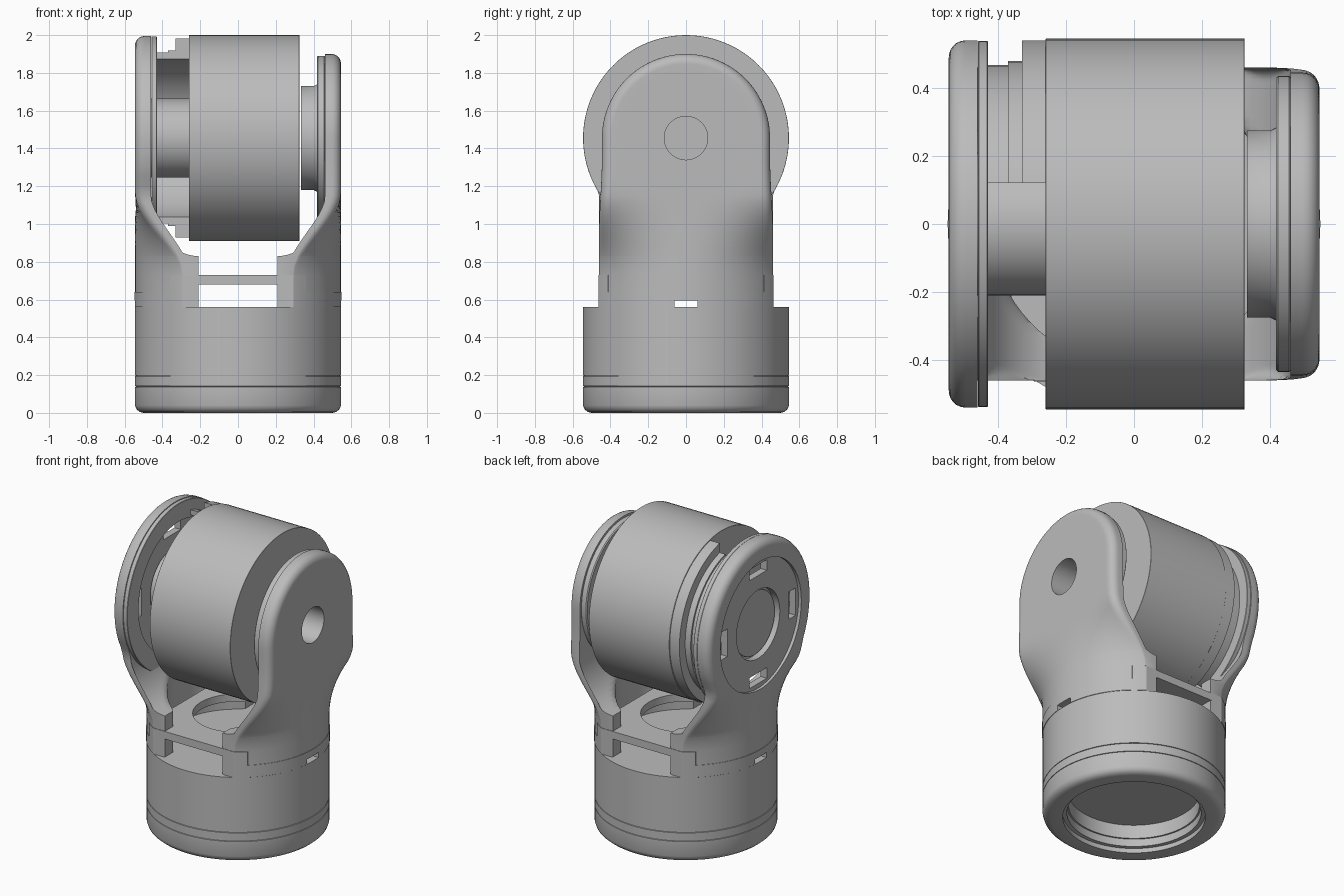
import bpy
import bmesh
from math import sin, cos, pi, sqrt, radians

if "Cube" in bpy.data.objects:
    bpy.data.objects.remove(bpy.data.objects["Cube"])

AXLE = 1.455   # height of the tilt axis
BODY = 0.545   # main radius

grey = bpy.data.materials.new("plain_grey")
grey.use_nodes = True
grey.diffuse_color = (0.5, 0.5, 0.5, 1)
grey.node_tree.nodes["Principled BSDF"].inputs["Base Color"].default_value = (0.5, 0.5, 0.5, 1)


def finish(name, bm):
    bmesh.ops.remove_doubles(bm, verts=bm.verts, dist=0.0002)
    bmesh.ops.recalc_face_normals(bm, faces=bm.faces)
    mesh = bpy.data.meshes.new(name)
    bm.to_mesh(mesh)
    bm.free()
    mesh.materials.append(grey)
    obj = bpy.data.objects.new(name, mesh)
    bpy.context.collection.objects.link(obj)
    return obj


def lathe(name, profile, axis="z", steps=96):
    """Spin a closed (radius, height) profile about z, or about the tilt axis."""
    bm = bmesh.new()
    rings = []
    for i in range(steps):
        a = 2 * pi * i / steps
        ring = []
        for r, h in profile:
            p = (r * cos(a), r * sin(a), h) if axis == "z" else (h, r * cos(a), AXLE + r * sin(a))
            ring.append(bm.verts.new(p))
        rings.append(ring)
    n = len(profile)
    for i in range(steps):
        a, b = rings[i], rings[(i + 1) % steps]
        for j in range(n):
            k = (j + 1) % n
            if profile[j][0] > 0 or profile[k][0] > 0:
                bm.faces.new((a[j], b[j], b[k], a[k]))
    return finish(name, bm)


def tube(name, inner, outer, lo, hi, axis="x", soft=0.006):
    """Ring or disc with lightly softened outer edges."""
    return lathe(name, [(inner, lo), (outer - soft, lo), (outer, lo + soft),
                        (outer, hi - soft), (outer - soft, hi), (inner, hi)], axis)


def box(name, x, y, z):
    bm = bmesh.new()
    bmesh.ops.create_cube(bm, size=1)
    for v in bm.verts:
        v.co = [lo + (c + 0.5) * (hi - lo) for c, (lo, hi) in zip(v.co, (x, y, z))]
    return finish(name, bm)


def cut(obj, cutter):
    """Subtract the cutter, then discard it."""
    mod = obj.modifiers.new("cut", "BOOLEAN")
    mod.operation = "DIFFERENCE"
    mod.solver = "EXACT"
    mod.object = cutter
    deps = bpy.context.evaluated_depsgraph_get()
    mesh = bpy.data.meshes.new_from_object(obj.evaluated_get(deps))
    obj.modifiers.clear()
    obj.data = mesh
    bpy.data.objects.remove(cutter)


def cut_notch(obj):
    """Cable notch through the foot of the yoke."""
    cut(obj, box("notch_cutter", (-0.7, 0.7), (-0.06, 0.06), (0.5, 0.595)))


def trim_sides(obj):
    """Flatten the front and back."""
    for s in (-1, 1):
        cut(obj, box("side_cutter", (-1, 1), sorted((s * 0.463, s * 0.8)), (0.5, 0.9)))


def smoothstep(lo, hi, v):
    t = min(max((v - lo) / (hi - lo), 0), 1)
    return t * t * (3 - 2 * t)


def arm(name, side, radius):
    """Yoke arm: round and flat at the top, blending into the base cylinder below."""
    def half_width(z):
        if radius > 0.46:
            return max(0.46, sqrt(max(radius ** 2 - (AXLE - z) ** 2, 0)))
        return 0.46 - 0.015 * smoothstep(0.95, 1.35, z)

    def outer_x(y, z, edge):
        s = smoothstep(0.74, 1.17, z)
        x = sqrt(BODY ** 2 - min(abs(y), 0.5) ** 2) * (1 - s) + BODY * s
        r = 0.05 * s
        return x - (r - sqrt(r * r - (r - edge) ** 2) if edge < r else 0)

    def inner_x(y, z, limit):
        c = min(max((z - 0.83) / 0.32, 0), 1)
        x = 0.21 + 0.25 * sqrt(1 - (1 - c) ** 2)
        return min(max(x, sqrt(max(0.42 ** 2 - y * y, 0))), limit - 0.03)

    # spine height, half width and rise for every outline sample
    heights = [0.56, 0.64, 0.73, 0.78]
    heights += [0.83 + 0.32 * (1 - cos(pi / 2 * i / 14)) for i in range(15)]
    heights += [1.2, 1.25, 1.3, 1.35, 1.4]
    half = [(z, half_width(z), 0) for z in heights]
    half += [(AXLE, radius * cos(pi / 2 * i / 24), radius * sin(pi / 2 * i / 24)) for i in range(25)]
    outline = half + [(z, -w, up) for z, w, up in reversed(half[:-1])]
    fracs = [i / 14 * 0.88 for i in range(15)] + [0.9, 0.925, 0.95, 0.97, 0.985, 0.996, 1]
    bm = bmesh.new()
    outs, ins = [], []
    for z0, w, up in outline:
        row_o, row_i = [], []
        for f in fracs:
            y, z = f * w, z0 + f * up
            size = sqrt(w * w + up * up)
            xo = outer_x(y, z, (1 - f) * size)
            row_o.append(bm.verts.new((side * xo, y, z)))
            row_i.append(bm.verts.new((side * inner_x(y, z, xo), y, z)))
        outs.append(row_o)
        ins.append(row_i)
    last = len(fracs) - 1
    for i in range(len(outline) - 1):
        for g in (outs, ins):
            for j in range(last):
                bm.faces.new((g[i][j], g[i + 1][j], g[i + 1][j + 1], g[i][j + 1]))
        bm.faces.new((outs[i][last], outs[i + 1][last], ins[i + 1][last], ins[i][last]))
    for e in (0, -1):
        for j in range(last):
            bm.faces.new((outs[e][j], outs[e][j + 1], ins[e][j + 1], ins[e][j]))
    obj = finish(name, bm)
    cut_notch(obj)
    return obj


# Round base with open underside and two seams
base = [(0, 0.17), (0.39, 0.17), (0.39, 0.08), (0.4, 0.08), (0.4, 0.03), (0.425, 0.03),
        (0.425, 0), (0.5, 0), (0.522, 0.006), (0.538, 0.02), (BODY, 0.04)]
for seam in (0.14, 0.197):
    base += [(BODY, seam - 0.002), (0.539, seam - 0.001), (0.539, seam + 0.001), (BODY, seam + 0.002)]
base += [(BODY, 0.56), (0, 0.56)]
lathe("base", base)

# Bridge plate joining the arms
bridge = tube("bridge_plate", 0.27, 0.548, 0.68, 0.73, "z", 0.001)
trim_sides(bridge)
for s in (-1, 1):
    cut(bridge, box("end_cutter", sorted((s * 0.36, s * 0.8)), (-1, 1), (0.5, 0.9)))

# Thin stepped band around the foot of both arms
band = tube("foot_band", 0.51, 0.548, 0.56, 0.73, "z", 0.001)
trim_sides(band)
cut(band, box("middle_cutter", (-0.21, 0.21), (-1, 1), (0.5, 0.9)))
for s in (-1, 1):
    cut(band, box("step_cutter", sorted((s * 0.36, s * 0.8)), (-1, 1), (0.64, 0.9)))
cut_notch(band)

# Arm with axle hole, its pad and boss
hole_arm = arm("axle_arm", 1, 0.445)
cut(hole_arm, tube("hole_cutter", 0, 0.115, 0.3, 0.7))
tube("axle_pad", 0.115, 0.435, 0.418, 0.462)
lathe("axle_boss", [(0.115, 0.333), (0.275, 0.333), (0.275, 0.4), (0.285, 0.42), (0.115, 0.42)], "x")

# Arm with large ring opening and its inner ring
ring_arm = arm("ring_arm", -1, 0.54)
cut(ring_arm, tube("opening_cutter", 0, 0.42, -0.7, -0.3))
tube("inner_ring", 0.42, 0.538, -0.458, -0.43, soft=0.002)

# Slotted plate inside the ring
plate = tube("slotted_plate", 0.225, 0.421, -0.525, -0.48, soft=0.001)
for s in (-1, 1):
    reach = sorted((s * 0.32, s * 0.39))
    cut(plate, box("slot_cutter", (-0.6, -0.4), reach, (AXLE - 0.09, AXLE + 0.09)))
    cut(plate, box("slot_cutter", (-0.6, -0.4), (-0.09, 0.09), [AXLE + v for v in reach]))

# Main drum, hub and the stepped half shell behind it
tube("drum", 0, BODY, -0.26, 0.325, soft=0.001)
tube("hub", 0, 0.21, -0.5, -0.255, soft=0.003)
shell = lathe("half_shell", [(0.435, -0.255), (0.54, -0.255), (0.54, -0.33), (0.48, -0.33),
                             (0.48, -0.37), (0.468, -0.37), (0.468, -0.432), (0.435, -0.432)], "x")
cut(shell, box("shell_cutter", (-0.7, 0), (-0.8, 0.12), (0.5, 2.5)))

# Smooth shading with sharp edges kept
bpy.ops.object.select_all(action="DESELECT")
for obj in bpy.context.collection.objects:
    if obj.type == "MESH":
        obj.select_set(True)
        bpy.context.view_layer.objects.active = obj
bpy.ops.object.shade_smooth_by_angle(angle=radians(30))
